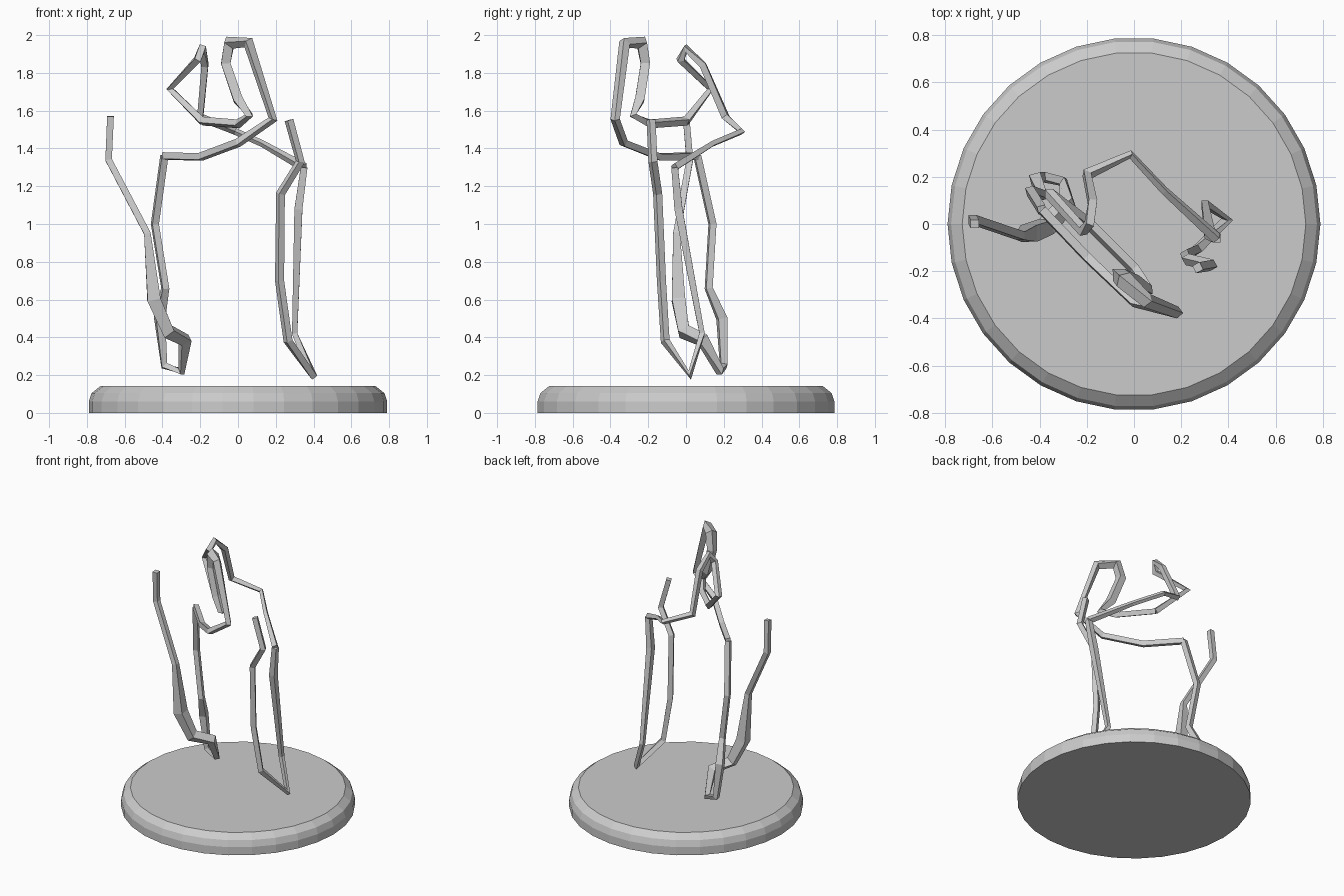
import bpy, bmesh, math
from mathutils import Vector

if "Cube" in bpy.data.objects:
    bpy.data.objects.remove(bpy.data.objects["Cube"])

THIN = 0.025


def ring(centre, u, v, radius, sides):
    return [centre + radius * (u * math.cos(k * math.tau / sides)
                               + v * math.sin(k * math.tau / sides)) for k in range(sides)]


def skin(rings, name):
    """Bridge a list of closed rings and cap both ends."""
    bm = bmesh.new()
    vs = [[bm.verts.new(p) for p in r] for r in rings]
    n = len(vs[0])
    for a, b in zip(vs, vs[1:]):
        for i in range(n):
            bm.faces.new((a[i], a[(i + 1) % n], b[(i + 1) % n], b[i]))
    bm.faces.new(vs[0])
    bm.faces.new(vs[-1])
    bmesh.ops.recalc_face_normals(bm, faces=bm.faces)
    mesh = bpy.data.meshes.new(name)
    bm.to_mesh(mesh)
    bm.free()
    ob = bpy.data.objects.new(name, mesh)
    bpy.context.collection.objects.link(ob)


def wire(path, name):
    """Four-sided wire through (x, y, z[, radius]) points, frame carried along."""
    pts = [Vector(p[:3]) for p in path]
    dirs = [(b - a).normalized() for a, b in zip(pts, pts[1:])]
    normal = dirs[0].orthogonal().normalized()
    rings = []
    for i, p in enumerate(pts):
        a, b = dirs[max(i - 1, 0)], dirs[min(i, len(dirs) - 1)]
        t = (a + b).normalized() if (a + b).length > 0.2 else b
        normal = (normal - t * normal.dot(t)).normalized()
        radius = path[i][3] if len(path[i]) > 3 else THIN
        rings.append(ring(p, normal, t.cross(normal), radius, 4))
    skin(rings, name)


# Round plinth with bevelled top edge
X, Y = Vector((1, 0, 0)), Vector((0, 1, 0))
skin([ring(Vector((0, 0, z)), X, Y, r, 30)
      for r, z in [(0.79, 0), (0.79, 0.06), (0.775, 0.105), (0.728, 0.142)]], "plinth")

# Tail, rear foot and rear leg up to the hip
hip = (-0.39, 0.06, 1.36)
wire([(-0.675, 0, 1.57), (-0.685, 0.02, 1.34), (-0.48, -0.05, 0.95),
      (-0.445, -0.04, 0.6, 0.05), (-0.37, -0.01, 0.43, 0.045), (-0.28, 0.09, 0.385, 0.04),
      (-0.3, 0.18, 0.22), (-0.39, 0.2, 0.25), (-0.415, 0.19, 0.5, 0.035),
      (-0.385, 0.12, 0.66), (-0.44, 0.14, 1), hip], "tail_and_rear_leg")

# Back, neck, crown and face
chin = (-0.19, 0, 1.545)
wire([hip, (-0.2, -0.14, 1.355), (0, -0.33, 1.43), (0.185, -0.375, 1.555),
      (0.055, -0.325, 1.96, 0.032), (-0.045, -0.235, 1.96, 0.04),
      (-0.065, -0.215, 1.85, 0.035), (0, -0.245, 1.66, 0.035),
      (0.06, -0.28, 1.575), (0, -0.19, 1.53), chin], "back_and_head")

# Second loop and shoulder
shoulder = (0.35, -0.06, 1.3)
wire([chin, (-0.36, 0.13, 1.715), (-0.215, -0.03, 1.87), (-0.19, 0, 1.93),
      (-0.175, 0.09, 1.84), (-0.2, 0.21, 1.565), (-0.015, 0.295, 1.49, 0.018),
      (0.13, 0.14, 1.425, 0.018), shoulder], "loop_and_shoulder")

# Front leg down to the foot and back up to the raised end
wire([shoulder, (0.32, -0.04, 1.08, 0.03), (0.3, 0.085, 0.42, 0.02), (0.395, 0.02, 0.2),
      (0.265, -0.11, 0.38), (0.22, -0.13, 0.7), (0.225, -0.15, 1.16),
      (0.33, -0.175, 1.33), (0.27, -0.185, 1.55)], "front_leg")
